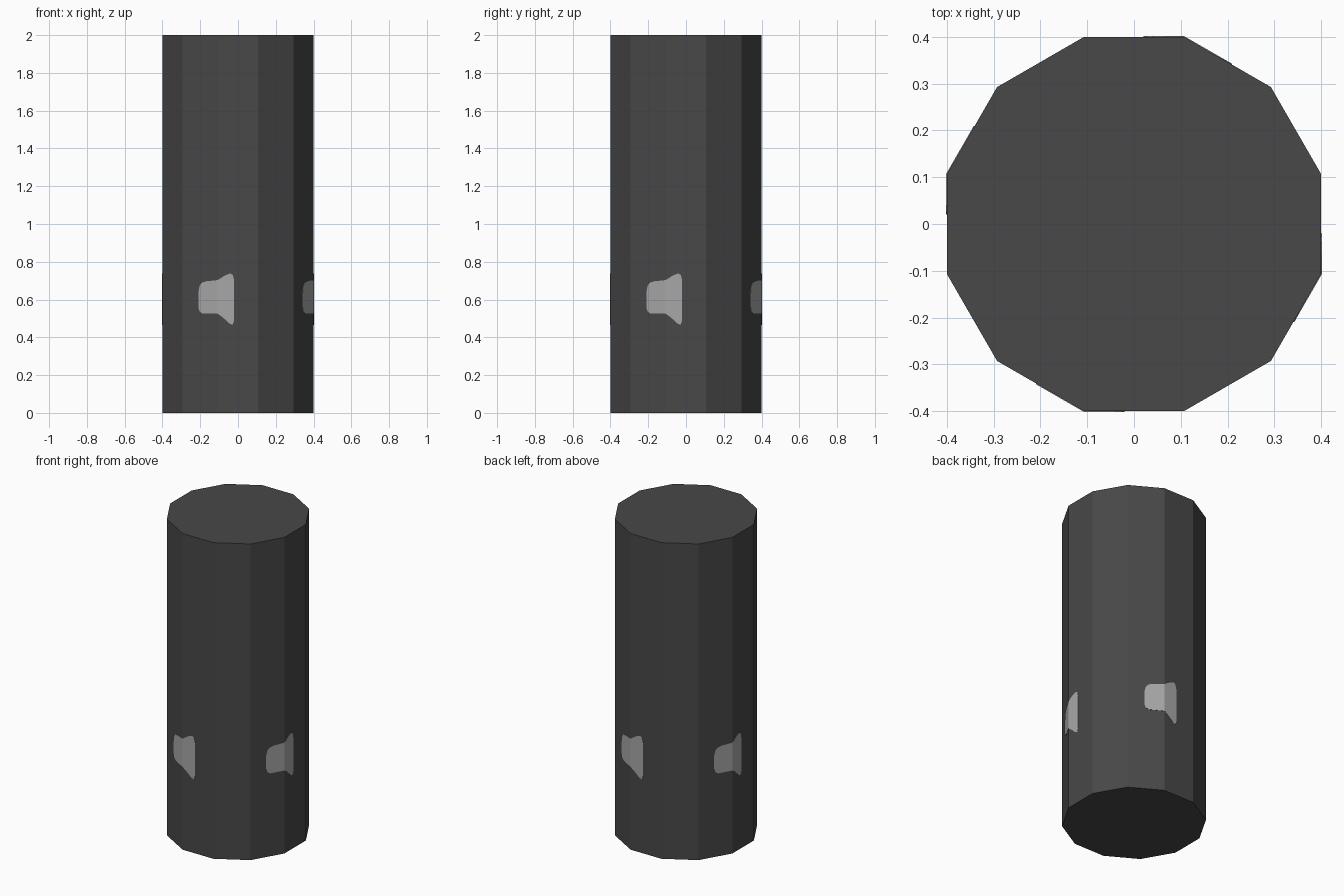
import bpy, bmesh, math
from mathutils import Matrix

if "Cube" in bpy.data.objects:
    bpy.data.objects.remove(bpy.data.objects["Cube"])

APOTHEM, HEIGHT, SIDES = 0.4, 2.0, 12
CORNER = APOTHEM * math.tan(math.pi / SIDES)   # half width of one side


def material(name, v):
    m = bpy.data.materials.new(name)
    m.diffuse_color = (v, v, v, 1)
    m.use_nodes = True
    m.node_tree.nodes["Principled BSDF"].inputs["Base Color"].default_value = m.diffuse_color
    return m


def finish(bm, name, mat):
    bmesh.ops.recalc_face_normals(bm, faces=bm.faces[:])
    me = bpy.data.meshes.new(name)
    bm.to_mesh(me)
    bm.free()
    me.materials.append(mat)
    ob = bpy.data.objects.new(name, me)
    bpy.context.collection.objects.link(ob)
    return ob


dark = material("dark_grey", 0.065)
light = material("light_grey", 0.39)

# Twelve-sided column, flat sides facing the axes
bm = bmesh.new()
r = APOTHEM / math.cos(math.pi / SIDES)
bmesh.ops.create_cone(bm, cap_ends=True, segments=SIDES, radius1=r, radius2=r, depth=HEIGHT,
                      matrix=Matrix.Translation((0, 0, HEIGHT / 2)) @ Matrix.Rotation(math.pi / SIDES, 4, 'Z'))
finish(bm, "column", dark)

# Light patch outline as (x, z), split at the column corner it wraps around
crease = [(-CORNER, 0.525), (-CORNER, 0.703)]
wide_half = [(-0.08, 0.505), (-0.045, 0.473), (-0.028, 0.466), (-0.02, 0.49),
             (-0.02, 0.70), (-0.027, 0.73), (-0.04, 0.738), (-0.065, 0.73)]
narrow_half = [(-0.165, 0.697), (-0.19, 0.69), (-0.203, 0.672), (-0.209, 0.635),
               (-0.209, 0.56), (-0.203, 0.537), (-0.185, 0.525)]


def on_side(x, z, scale):
    """Point on the front or the front-left side, pushed out a hair."""
    y = -APOTHEM + max(0, -CORNER - x) * math.tan(math.pi / 6)
    return (x * scale, y * scale, z)


# Four thin patches, one per quarter turn
for i, name in enumerate(("front", "right", "back", "left")):
    bm = bmesh.new()
    outline = [crease[0]] + wide_half + [crease[1]] + narrow_half
    outer = [bm.verts.new(on_side(x, z, 1.004)) for x, z in outline]
    inner = [bm.verts.new(on_side(x, z, 0.997)) for x, z in outline]
    n, k = len(outline), len(wide_half) + 1
    for ring in (outer, inner):
        bm.faces.new(ring[:k + 1])
        bm.faces.new(ring[k:] + ring[:1])
    for a in range(n):
        b = (a + 1) % n
        bm.faces.new((outer[a], outer[b], inner[b], inner[a]))
    bmesh.ops.rotate(bm, verts=bm.verts[:], cent=(0, 0, 0),
                     matrix=Matrix.Rotation(i * math.pi / 2, 3, 'Z'))
    finish(bm, name + "_patch", light)
